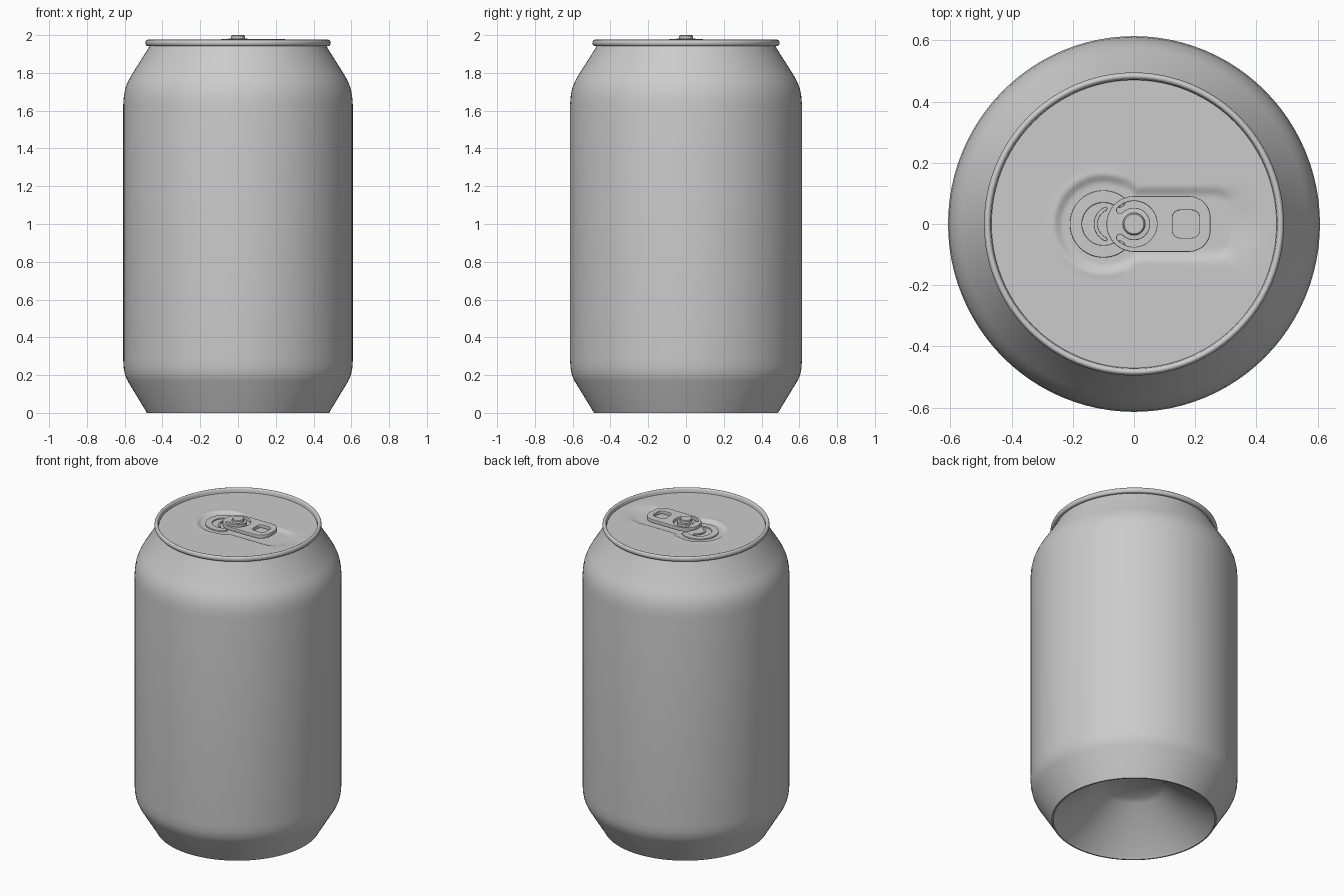
import bpy, bmesh, math
from mathutils import Vector

cube = bpy.data.objects.get("Cube")
if cube:
    bpy.data.objects.remove(cube, do_unlink=True)

metal = bpy.data.materials.new("grey metal")
metal.use_nodes = True
GREY = (0.6, 0.6, 0.6, 1)
metal.diffuse_color = GREY
metal.node_tree.nodes["Principled BSDF"].inputs["Base Color"].default_value = GREY

SEGS = 96
OVAL = 1.01      # slightly deeper than wide
PANEL_Z = 1.948


def finish(obj, angle=35):
    obj.data.materials.clear()
    obj.data.materials.append(metal)
    bpy.ops.object.select_all(action='DESELECT')
    obj.select_set(True)
    bpy.context.view_layer.objects.active = obj
    bpy.ops.object.shade_smooth_by_angle(angle=math.radians(angle))


def revolve(name, profile, height=None, segs=SEGS, oval=OVAL, angle=35):
    """Spin (radius, z) points about z; radius 0 becomes a pole."""
    bm = bmesh.new()
    rings = []
    for r, z in profile:
        if r == 0:
            ring = [bm.verts.new((0, 0, z))] * segs
        else:
            ring = []
            for i in range(segs):
                a = math.tau * i / segs
                x, y = r * math.cos(a), r * oval * math.sin(a)
                ring.append(bm.verts.new((x, y, z + (height(x, y) if height else 0))))
        rings.append(ring)
    for low, high in zip(rings, rings[1:]):
        for i in range(segs):
            j = (i + 1) % segs
            corners = dict.fromkeys((low[i], low[j], high[j], high[i]))
            bm.faces.new(list(corners))
    mesh = bpy.data.meshes.new(name)
    bm.to_mesh(mesh)
    bm.free()
    obj = bpy.data.objects.new(name, mesh)
    bpy.context.collection.objects.link(obj)
    finish(obj, angle)
    return obj


def smooth(lo, hi, v):
    t = min(max((v - lo) / (hi - lo), 0), 1)
    return t * t * (3 - 2 * t)


# Body: hollow cone underneath, chamfered foot, straight wall, tapered shoulder
revolve("can_body", [
    (0, 0.24), (0.16, 0.235), (0.19, 0.215), (0.465, 0.012), (0.474, 0),
    (0.483, 0), (0.488, 0.01), (0.585, 0.17), (0.598, 0.2), (0.605, 0.235),
    (0.608, 0.28), (0.608, 1.63), (0.604, 1.68), (0.596, 1.72), (0.582, 1.755),
    (0.565, 1.787), (0.475, 1.93), (0.468, 1.95)])

# Rolled rim with a short wall dropping to the panel
rim = [(0.479 + 0.0115 * math.cos(a), 1.959 + 0.0165 * math.sin(a))
       for a in (math.tau * i / 16 for i in range(-5, 8))]
revolve("rim", [(0.466, 1.942)] + rim + [(0.466, PANEL_Z)], angle=60)


def panel_height(x, y):
    """Pressed recess round the mouth and tab, with a raised crescent bead."""
    mouth = math.hypot(x + 0.1, y)
    along = max(abs(x - 0.13) - 0.13, 0)
    tab_bed = math.hypot(along, y) + 0.045
    sunk = -0.012 * (1 - smooth(0.135, 0.17, min(mouth, tab_bed)))
    bead = math.exp(-((mouth - 0.155) / 0.016) ** 2) * smooth(-0.02, -0.06, x) if x < 0 else 0
    return sunk + 0.004 * bead


# Lid panel, with finer rings in the pressed middle
radii = [0.008 * i for i in range(41)] + [0.36, 0.41, 0.45, 0.467]
lid = [(r, PANEL_Z - (0.012 if r == 0 else 0)) for r in reversed(radii)]
revolve("lid_panel", lid, panel_height, segs=128, angle=60)


def arc(cx, cy, r, start, end, n=12):
    return [(cx + r * math.cos(math.radians(start + (end - start) * i / n)),
             cy + r * math.sin(math.radians(start + (end - start) * i / n)))
            for i in range(n + 1)]


def rounded_box(x0, x1, half, r_left, r_right):
    return (arc(x1 - r_right, half - r_right, r_right, 90, 0)
            + arc(x1 - r_right, r_right - half, r_right, 0, -90)
            + arc(x0 + r_left, r_left - half, r_left, -90, -180)
            + arc(x0 + r_left, half - r_left, r_left, 180, 90))


def band(cx, r, half, start, end):
    """Curved slot outline with round ends."""
    s, e = math.radians(start), math.radians(end)
    return (arc(cx, 0, r + half, start, end, 32)
            + arc(cx + r * math.cos(e), r * math.sin(e), half, end, end + 180, 6)[1:-1]
            + arc(cx, 0, r - half, end, start, 32)
            + arc(cx + r * math.cos(s), r * math.sin(s), half, start + 180, start + 360, 6)[1:-1])


def plate(name, outlines, z, half_thick, bevel):
    """Filled flat outline (later outlines are holes) with a soft edge."""
    curve = bpy.data.curves.new(name, 'CURVE')
    curve.dimensions = '2D'
    curve.fill_mode = 'BOTH'
    curve.extrude = half_thick - bevel
    curve.bevel_depth = bevel
    curve.bevel_resolution = 1
    curve.offset = -bevel
    for pts in outlines:
        clean = [p for i, p in enumerate(pts)
                 if (Vector(p) - Vector(pts[i - 1])).length > 1e-4]
        spline = curve.splines.new('POLY')
        spline.points.add(len(clean) - 1)
        for point, (x, y) in zip(spline.points, clean):
            point.co = (x, y, 0, 1)
        spline.use_cyclic_u = True
    obj = bpy.data.objects.new(name, curve)
    obj.location.z = z
    bpy.context.collection.objects.link(obj)
    bpy.ops.object.select_all(action='DESELECT')
    obj.select_set(True)
    bpy.context.view_layer.objects.active = obj
    bpy.ops.object.convert(target='MESH')
    finish(bpy.context.object)


# Pull tab with finger hole and C-shaped slot round the rivet
plate("pull_tab", [rounded_box(-0.09, 0.25, 0.091, 0.09, 0.07),
                   rounded_box(0.126, 0.214, 0.045, 0.025, 0.025),
                   band(0, 0.064, 0.011, -135, 135)], 1.967, 0.012, 0.003)

# Raised crescents on the mouth
plate("mouth_crescent", [band(-0.1, 0.09, 0.02, 55, 305)], 1.937, 0.007, 0.003)
plate("mouth_ridge", [band(-0.07, 0.055, 0.006, 115, 245)], 1.937, 0.006, 0.002)

# Rivet holding the tab
revolve("rivet", [(0.05, 1.93), (0.05, 1.982), (0.037, 1.983), (0.036, 1.996),
                  (0.032, 2.0), (0, 2.0)], segs=32, oval=1)
